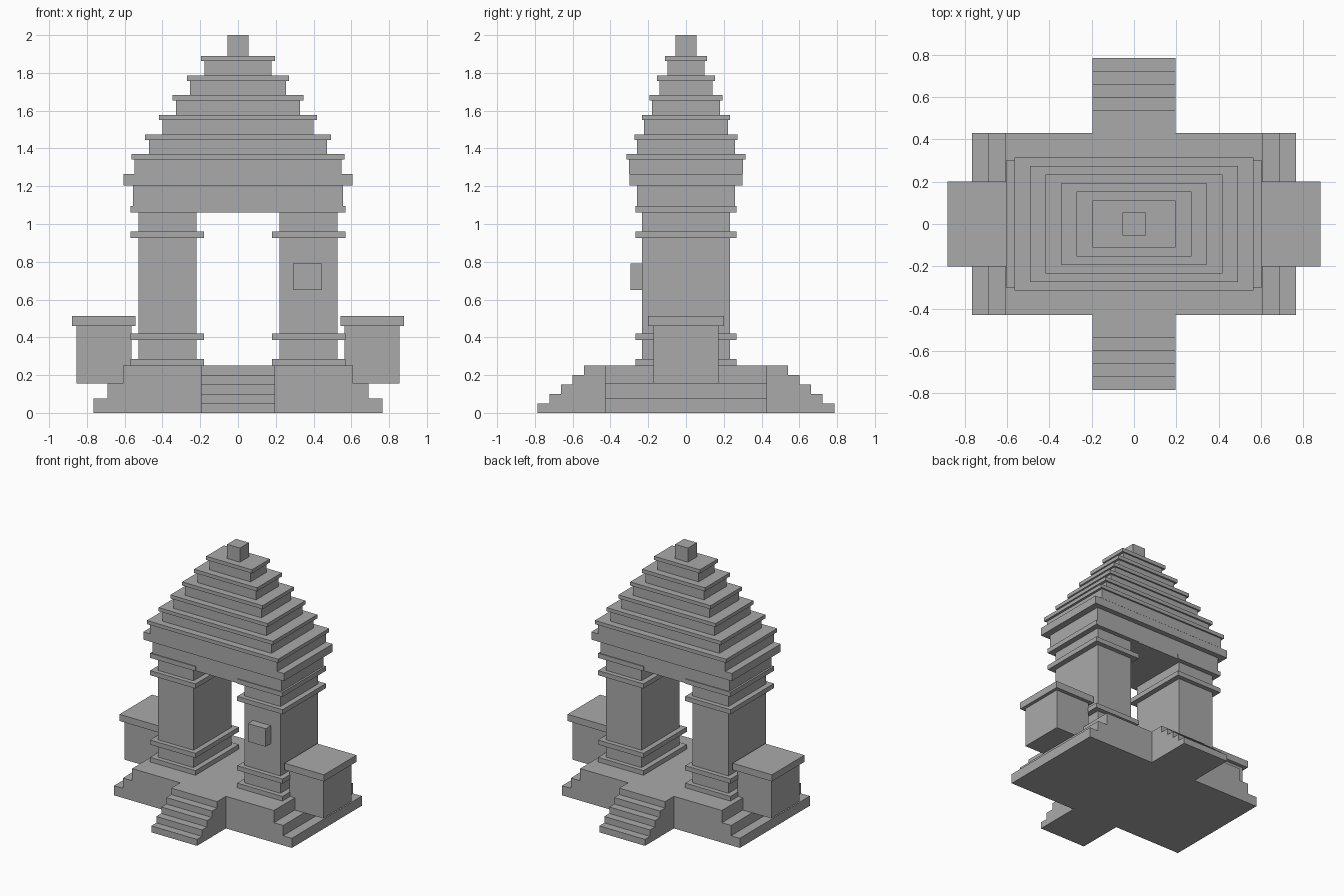
import bpy
import bmesh

default = bpy.data.objects.get("Cube")
if default:
    bpy.data.objects.remove(default, do_unlink=True)

GREY = (0.4, 0.4, 0.4, 1.0)
stone = bpy.data.materials.new("grey stone")
stone.use_nodes = True
stone.diffuse_color = GREY
bsdf = next(n for n in stone.node_tree.nodes if n.type == 'BSDF_PRINCIPLED')
bsdf.inputs["Base Color"].default_value = GREY


def finish(name, bm):
    bmesh.ops.recalc_face_normals(bm, faces=bm.faces)
    mesh = bpy.data.meshes.new(name)
    bm.to_mesh(mesh)
    bm.free()
    mesh.materials.append(stone)
    obj = bpy.data.objects.new(name, mesh)
    bpy.context.collection.objects.link(obj)
    return obj


def box(name, x, y, z):
    """Box from (low, high) ranges on each axis."""
    bm = bmesh.new()
    bmesh.ops.create_cube(bm, size=1)
    for v in bm.verts:
        v.co = [lo + (c + 0.5) * (hi - lo) for c, (lo, hi) in zip(v.co, (x, y, z))]
    return finish(name, bm)


def block(name, half_x, half_y, z0, z1):
    return box(name, (-half_x, half_x), (-half_y, half_y), (z0, z1))


def stepped_prism(name, steps, half_width, along_x):
    """Symmetric stepped profile of (half length, top), extruded sideways."""
    side = []
    low = 0.0
    for reach, top in steps:
        side += [(reach, low), (reach, top)]
        low = top
    profile = side + [(-a, z) for a, z in reversed(side)]
    place = (lambda a, w, z: (a, w, z)) if along_x else (lambda a, w, z: (w, a, z))
    bm = bmesh.new()
    face = bm.faces.new([bm.verts.new(place(a, -half_width, z)) for a, z in profile])
    grown = bmesh.ops.extrude_face_region(bm, geom=[face])
    moved = [g for g in grown["geom"] if isinstance(g, bmesh.types.BMVert)]
    bmesh.ops.translate(bm, verts=moved, vec=place(0, 2 * half_width, 0))
    return finish(name, bm)


# Cross-shaped base: wide terrace plus front and back stairs
stepped_prism("terrace", [(0.765, 0.075), (0.69, 0.155), (0.61, 0.25)], 0.43, True)
stairs = [(0.785 - 0.0615 * i, 0.05 * (i + 1)) for i in range(5)]
stepped_prism("stairs", stairs, 0.197, False)

# Pillars with mouldings, and the low side walls
for side, s in (("left", 1), ("right", -1)):
    def span(a, b):
        return tuple(sorted((s * a, s * b)))

    box(side + "_pillar", span(0.22, 0.528), (-0.232, 0.232), (0.25, 1.06))
    for i, z in enumerate((0.25, 0.385, 0.925, 1.06)):
        box(f"{side}_pillar_moulding_{i + 1}", span(0.18, 0.57),
            (-0.267, 0.267), (z, z + 0.036))
    box(side + "_side_wall", span(0.565, 0.855), (-0.172, 0.172), (0.155, 0.46))
    box(side + "_side_wall_cap", span(0.542, 0.88), (-0.2, 0.2), (0.46, 0.512))

# Plaque on one pillar
box("plaque", (0.292, 0.445), (-0.295, -0.22), (0.65, 0.79))

# Lintel and cornice
block("lintel", 0.555, 0.26, 1.06, 1.205)
block("cornice", 0.605, 0.3, 1.205, 1.265)

# Roof tiers, each a body with a projecting ledge
tiers = [
    (0.547, 0.301, 0.565, 0.314, 1.265, 1.37),
    (0.47, 0.26, 0.492, 0.273, 1.37, 1.474),
    (0.4, 0.222, 0.418, 0.234, 1.474, 1.578),
    (0.328, 0.181, 0.346, 0.192, 1.578, 1.682),
    (0.253, 0.139, 0.271, 0.153, 1.682, 1.786),
    (0.177, 0.098, 0.197, 0.11, 1.786, 1.89),
]
for i, (bx, by, lx, ly, z0, z1) in enumerate(tiers):
    block(f"roof_tier_{i + 1}", bx, by, z0, z1 - 0.028)
    block(f"roof_ledge_{i + 1}", lx, ly, z1 - 0.028, z1)

block("finial", 0.055, 0.055, 1.89, 2.0)
